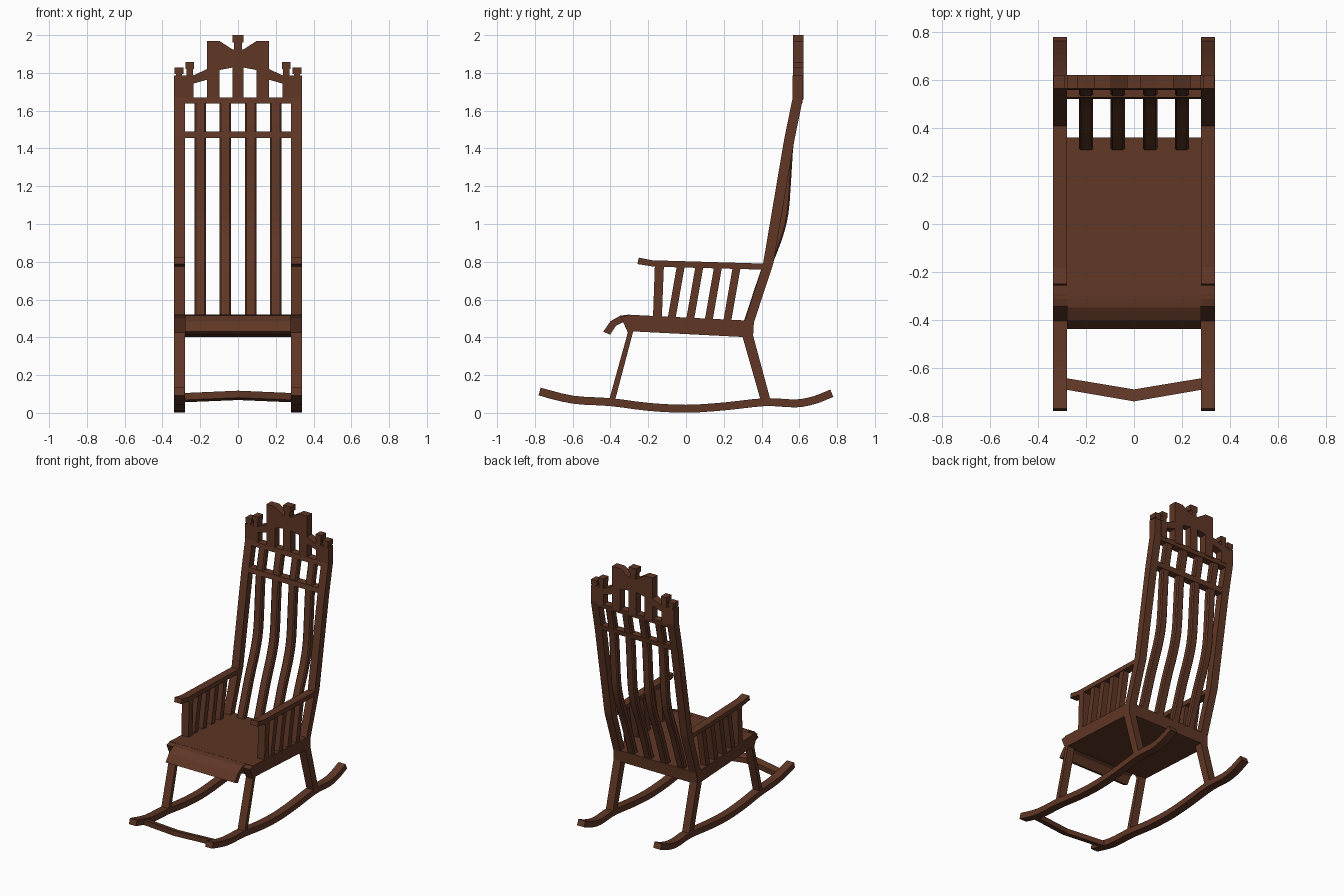
import bpy, bmesh
from mathutils import Vector

if "Cube" in bpy.data.objects:
    bpy.data.objects.remove(bpy.data.objects["Cube"])

wood = bpy.data.materials.new("dark brown wood")
wood.diffuse_color = (0.115, 0.038, 0.019, 1)
wood.use_nodes = True
wood.node_tree.nodes["Principled BSDF"].inputs["Base Color"].default_value = wood.diffuse_color


def prism(name, pts, lo, hi, axis="x", bevel=0):
    """Extrude a closed outline: (y,z) along x, or (x,z) along y, or (x,y) along z."""
    place = {"x": lambda a, b, t: (t, a, b),
             "y": lambda a, b, t: (a, t, b),
             "z": lambda a, b, t: (a, b, t)}[axis]
    bm = bmesh.new()
    n = len(pts)
    v0 = [bm.verts.new(place(a, b, lo)) for a, b in pts]
    v1 = [bm.verts.new(place(a, b, hi)) for a, b in pts]
    bm.faces.new(v0)
    bm.faces.new(v1[::-1])
    for i in range(n):
        j = (i + 1) % n
        bm.faces.new((v0[j], v0[i], v1[i], v1[j]))
    bmesh.ops.recalc_face_normals(bm, faces=bm.faces)
    me = bpy.data.meshes.new(name)
    bm.to_mesh(me)
    bm.free()
    me.materials.append(wood)
    ob = bpy.data.objects.new(name, me)
    bpy.context.collection.objects.link(ob)
    if bevel:
        m = ob.modifiers.new("bevel", "BEVEL")
        m.width, m.segments, m.limit_method = bevel, 1, "ANGLE"
    return ob


def pair(name, pts, lo, hi, axis="x"):
    """The same prism on the right and mirrored on the left."""
    prism(name + "_right", pts, lo, hi, axis)
    if axis == "x":
        prism(name + "_left", pts, -hi, -lo)
    else:
        prism(name + "_left", [(-a, b) for a, b in pts], lo, hi, axis)


def rect(a0, a1, b0, b1):
    return [(a0, b0), (a1, b0), (a1, b1), (a0, b1)]


def smooth(pts, steps=3):
    """Catmull-Rom curve through the points."""
    p = [Vector(q) for q in pts]
    p = [2 * p[0] - p[1]] + p + [2 * p[-1] - p[-2]]
    out = []
    for i in range(1, len(p) - 2):
        a, b, c, d = p[i - 1:i + 3]
        for k in range(steps):
            t = k / steps
            out.append(0.5 * (2 * b + (c - a) * t + (2 * a - 5 * b + 4 * c - d) * t * t
                              + (3 * b - a - 3 * c + d) * t ** 3))
    return out + [p[-2]]


def ribbon(path, thick):
    """Closed outline of a strip of even thickness around a path."""
    up, down = [], []
    for i, q in enumerate(path):
        d = (path[min(i + 1, len(path) - 1)] - path[max(i - 1, 0)]).normalized()
        nrm = Vector((-d.y, d.x)) * thick / 2
        up.append(tuple(q + nrm))
        down.append(tuple(q - nrm))
    return up + down[::-1]


X0, X1 = 0.28, 0.338      # side frame thickness

# rockers and the pointed footboard between them
rock = smooth([(-0.775, 0.113), (-0.60, 0.070), (-0.40, 0.057), (-0.2, 0.032), (0, 0.022),
               (0.2, 0.034), (0.42, 0.057), (0.58, 0.050), (0.68, 0.068), (0.772, 0.104)])
pair("rocker", ribbon(rock, 0.042), X0, X1)
foot = prism("front_footboard", [(-0.29, -0.69), (0, -0.74), (0.29, -0.69),
                                 (0.29, -0.642), (0, -0.69), (-0.29, -0.642)], 0.068, 0.105, "z")
for v in foot.data.vertices:          # tilt along the rocker
    v.co.z -= (v.co.y + 0.69) * 0.25

# legs
pair("front_leg", [(-0.412, 0.05), (-0.38, 0.05), (-0.28, 0.43), (-0.295, 0.52),
                   (-0.345, 0.508), (-0.308, 0.425)], X0, X1)
pair("back_leg", [(0.40, 0.05), (0.452, 0.05), (0.355, 0.41), (0.36, 0.49),
                  (0.31, 0.49), (0.30, 0.40)], X0, X1)

# seat slab and rolled front edge
prism("seat", [(-0.31, 0.52), (0.36, 0.487), (0.355, 0.402), (0.30, 0.402), (-0.292, 0.432)], -X1, X1)
prism("seat_front_roll", [(-0.30, 0.52), (-0.348, 0.515), (-0.40, 0.485), (-0.438, 0.43),
                          (-0.402, 0.414), (-0.37, 0.462), (-0.33, 0.482), (-0.29, 0.47)], -X0, X0)

# back posts
pair("back_post", [(0.31, 0.48), (0.36, 0.48), (0.462, 0.79), (0.575, 1.45), (0.62, 1.67),
                   (0.62, 1.785), (0.565, 1.785), (0.565, 1.67), (0.52, 1.45), (0.408, 0.79)], X0, X1)

# bowed back slats
slat = smooth([(0.325, 0.47), (0.415, 0.74), (0.485, 0.92), (0.52, 1.06),
               (0.535, 1.25), (0.55, 1.45), (0.592, 1.66)])
for i, x in enumerate((-0.2, -0.067, 0.067, 0.2)):
    prism(f"back_slat_{i + 1}", ribbon(slat, 0.045), x - 0.03, x + 0.03, bevel=0.008)

# cross rails of the back
prism("lower_back_rail", [(0.522, 1.455), (0.576, 1.455), (0.582, 1.49), (0.528, 1.49)], -X0, X0)
prism("upper_back_rail", [(0.56, 1.637), (0.615, 1.637), (0.62, 1.67), (0.565, 1.67)], -X0, X0)

# crest: bars, stepped wings and caps
Y0, Y1 = 0.566, 0.622
prism("crest_centre_bar", rect(-0.03, 0.03, 1.66, 1.90), Y0, Y1, "y")
pair("crest_inner_bar", rect(0.098, 0.165, 1.66, 1.83), Y0, Y1, "y")
pair("crest_outer_bar", rect(0.235, 0.285, 1.66, 1.785), Y0, Y1, "y")
prism("crest_panel", [(-0.165, 1.815), (-0.098, 1.815), (-0.03, 1.828), (0.03, 1.828),
                      (0.098, 1.815), (0.165, 1.815), (0.165, 1.97), (0.10, 1.97), (0.03, 1.925),
                      (-0.03, 1.925), (-0.10, 1.97), (-0.165, 1.97)], Y0, Y1, "y")
pair("crest_wing", [(0.16, 1.765), (0.24, 1.742), (0.24, 1.785), (0.16, 1.822)], Y0, Y1, "y")
prism("centre_cap_neck", rect(-0.02, 0.02, 1.92, 1.965), Y0, Y1, "y")
prism("centre_cap", rect(-0.03, 0.03, 1.96, 2.0), Y0, Y1, "y")
pair("inner_cap_neck", rect(0.238, 0.272, 1.78, 1.825), Y0, Y1, "y")
pair("inner_cap", rect(0.233, 0.278, 1.82, 1.857), Y0, Y1, "y")
pair("post_cap_neck", rect(0.296, 0.328, 1.78, 1.80), Y0, Y1, "y")
pair("post_cap", rect(0.288, 0.335, 1.793, 1.828), Y0, Y1, "y")

# arms with front support and slanted spindles
pair("armrest", [(-0.25, 0.822), (-0.18, 0.808), (0.42, 0.79), (0.42, 0.758),
                 (-0.17, 0.774), (-0.257, 0.788)], X0, X1)
pair("arm_support", [(-0.175, 0.50), (-0.128, 0.50), (-0.117, 0.78), (-0.165, 0.78)], X0, X1)
for i in range(4):
    y = -0.099 + i * 0.099
    pair(f"arm_spindle_{i + 1}", [(y, 0.49), (y + 0.042, 0.49), (y + 0.092, 0.775),
                                  (y + 0.050, 0.775)], X0 + 0.006, X1 - 0.006)
